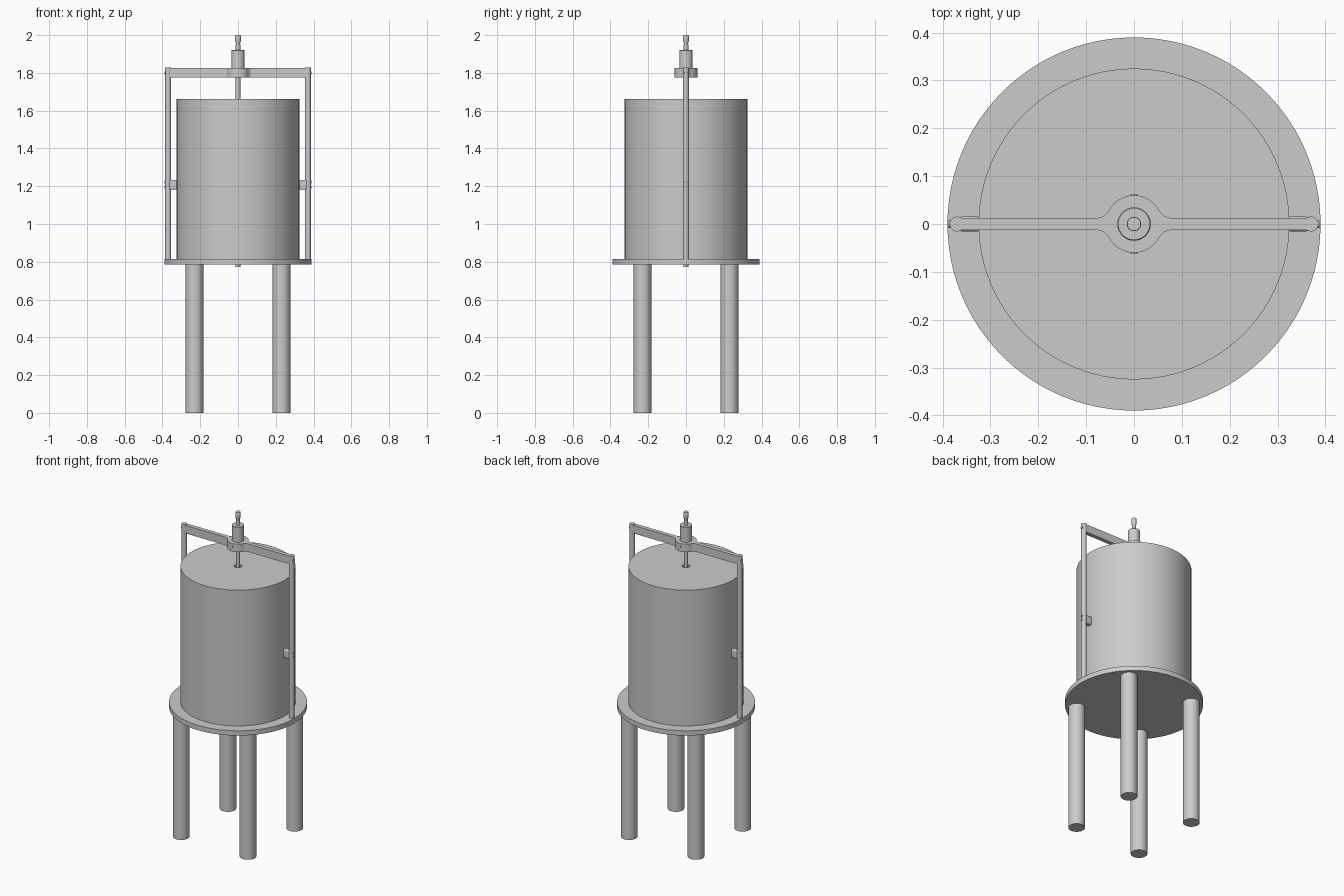
import bpy, bmesh
from math import sin, cos, pi, atan2, sqrt
from mathutils import Matrix, Vector

if "Cube" in bpy.data.objects:
    bpy.data.objects.remove(bpy.data.objects["Cube"])

steel = bpy.data.materials.new("warm_grey")
steel.diffuse_color = (0.53, 0.53, 0.51, 1)
steel.use_nodes = True
steel.node_tree.nodes["Principled BSDF"].inputs["Base Color"].default_value = steel.diffuse_color


def finish(name, bm, mat=None):
    bmesh.ops.recalc_face_normals(bm, faces=bm.faces)
    me = bpy.data.meshes.new(name)
    bm.to_mesh(me)
    bm.free()
    ob = bpy.data.objects.new(name, me)
    bpy.context.collection.objects.link(ob)
    if mat:
        me.materials.append(mat)
    bpy.ops.object.select_all(action='DESELECT')
    bpy.context.view_layer.objects.active = ob
    ob.select_set(True)
    bpy.ops.object.shade_smooth_by_angle()
    return ob


def lathe(name, profile, x=0, y=0, seg=32, mat=None, closed=False):
    """Revolve (radius, z) points; closed=True makes a ring, otherwise ends are capped."""
    bm = bmesh.new()
    rings = [[bm.verts.new((x + r * cos(2 * pi * i / seg), y + r * sin(2 * pi * i / seg), z))
              for i in range(seg)] for r, z in profile]
    pairs = list(zip(rings, rings[1:])) + ([(rings[-1], rings[0])] if closed else [])
    for a, b in pairs:
        for i in range(seg):
            j = (i + 1) % seg
            bm.faces.new((a[i], a[j], b[j], b[i]))
    if not closed:
        bm.faces.new(rings[0])
        bm.faces.new(rings[-1])
    return finish(name, bm, mat)


def screw(name, x, z, s):
    """Small screw head lying along x."""
    bm = bmesh.new()
    m = Matrix.Translation((x, 0, z)) @ Matrix.Rotation(pi / 2, 4, 'Y')
    bmesh.ops.create_cone(bm, cap_ends=True, segments=16, radius1=s, radius2=s,
                          depth=0.006, matrix=m)
    return finish(name, bm)


# Stand: round plate on four legs
lathe("base_plate", [(0.39, 0.785), (0.39, 0.815)], seg=96)
for sx, nx in ((-1, "left"), (1, "right")):
    for sy, ny in ((-1, "front"), (1, "back")):
        lathe(f"{ny}_{nx}_leg", [(0.047, 0), (0.047, 0.785)], sx * 0.23, sy * 0.23)

# Drum wall and lid with a shaft hole
lathe("drum_wall", [(0.325, 0.815), (0.325, 1.53), (0.30, 1.53), (0.30, 0.815)],
      seg=96, mat=steel, closed=True)
lathe("drum_lid", [(0.325, 1.53), (0.325, 1.662), (0.022, 1.662), (0.022, 1.53)],
      seg=96, closed=True)

# Central shaft, bearing housing and top knob
lathe("shaft", [(0.012, 0.772), (0.012, 1.95)])
lathe("bearing_housing", [(0.035, 1.825), (0.035, 1.918), (0.033, 1.92)])
lathe("knob", [(0.009, 1.948), (0.011, 1.955), (0.015, 1.972), (0.015, 1.998), (0.014, 2.0)])
lathe("knob_pin", [(0.003, 1.99), (0.003, 2.0005)], 0, 0.011, 12)

# Crossbar outline: bar blended into a round hub by fillets
half, hub, fil = 0.0125, 0.06, 0.03
cx = sqrt((hub + fil) ** 2 - (half + fil) ** 2)
ang = atan2(half + fil, cx)
quarter = [Vector((0.37, half))]
for i in range(9):
    t = -pi / 2 - (pi / 2 - ang) * i / 8
    quarter.append(Vector((cx + fil * cos(t), half + fil + fil * sin(t))))
for i in range(1, 9):
    t = ang + (pi / 2 - ang) * i / 8
    quarter.append(Vector((hub * cos(t), hub * sin(t))))
upper = quarter + [Vector((-p.x, p.y)) for p in reversed(quarter[:-1])]
outline = upper + [Vector((p.x, -p.y)) for p in reversed(upper)]
bm = bmesh.new()
face = bm.faces.new([bm.verts.new((p.x, p.y, 1.775)) for p in outline])
ext = bmesh.ops.extrude_face_region(bm, geom=[face], use_keep_orig=True)
bmesh.ops.translate(bm, vec=(0, 0, 0.05),
                    verts=[v for v in ext["geom"] if isinstance(v, bmesh.types.BMVert)])
finish("crossbar", bm, steel)

# Set screw on the hub front and back
for s, n in ((-1, "front"), (1, "back")):
    bm = bmesh.new()
    m = Matrix.Translation((0, s * 0.06, 1.805)) @ Matrix.Rotation(pi / 2, 4, 'X')
    bmesh.ops.create_cone(bm, cap_ends=True, segments=16, radius1=0.007, radius2=0.007,
                          depth=0.003, matrix=m)
    finish(f"{n}_set_screw", bm)

# Side posts, drum brackets and their screws
for s, n in ((-1, "left"), (1, "right")):
    lathe(f"{n}_post", [(0.0155, 0.815), (0.0155, 1.828)], s * 0.37, mat=steel)
    bm = bmesh.new()
    bmesh.ops.create_cube(bm, size=1, matrix=Matrix.Translation((s * 0.343, 0, 1.208))
                          @ Matrix.Diagonal((0.044, 0.031, 0.05, 1)))
    ob = finish(f"{n}_bracket", bm, steel)
    bev = ob.modifiers.new("round_corners", 'BEVEL')
    bev.width, bev.segments = 0.006, 3
    for z in (1.196, 1.222):
        screw(f"{n}_bracket_screw", s * 0.385, z, 0.007)
    screw(f"{n}_bar_screw", s * 0.385, 1.80, 0.008)
